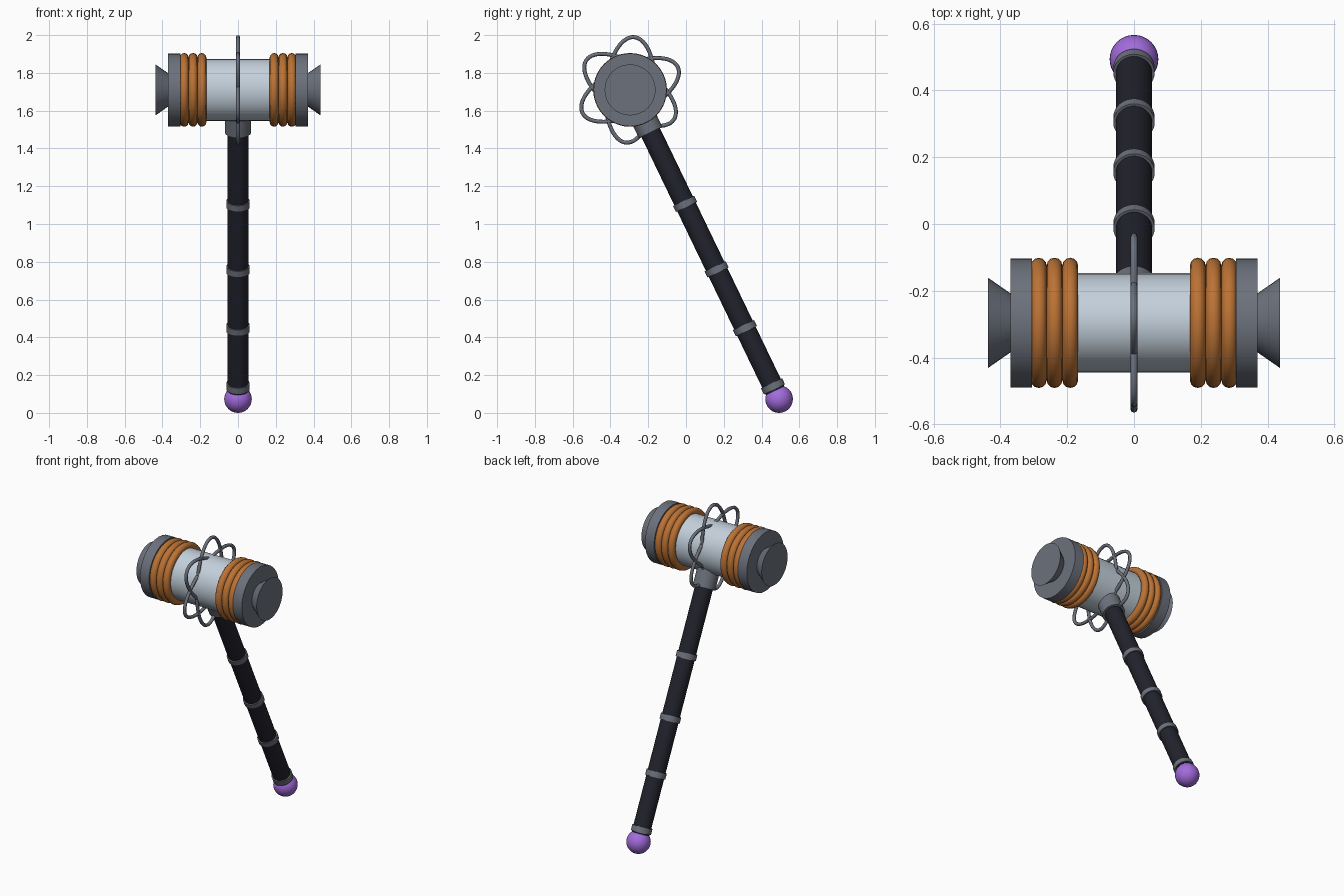
import bpy
import math
from mathutils import Vector, Matrix

cube = bpy.data.objects.get("Cube")
if cube:
    bpy.data.objects.remove(cube, do_unlink=True)


def material(name, rgb):
    m = bpy.data.materials.new(name)
    m.use_nodes = True
    m.diffuse_color = (*rgb, 1)
    m.node_tree.nodes["Principled BSDF"].inputs["Base Color"].default_value = (*rgb, 1)
    return m


STEEL = material("pale steel", (0.55, 0.63, 0.71))
COPPER = material("copper", (0.50, 0.17, 0.035))
IRON = material("dark iron", (0.15, 0.165, 0.20))
GRIP = material("black grip", (0.016, 0.016, 0.026))
PURPLE = material("purple gem", (0.36, 0.15, 0.72))

HEAD = Vector((0, -0.296, 1.71))
GEM = Vector((0, 0.493, 0.073))
DOWN = (GEM - HEAD).normalized()
LENGTH = (GEM - HEAD).length


def finish(name, mat):
    ob = bpy.context.object
    ob.name = name
    ob.data.materials.append(mat)
    bpy.ops.object.shade_smooth_by_angle(angle=math.radians(35))
    return ob


def rod(name, mat, start, end, r1, r2=None, sides=32):
    """Cylinder or cone frustum between two points."""
    axis = end - start
    bpy.ops.mesh.primitive_cone_add(
        vertices=sides, radius1=r1, radius2=r1 if r2 is None else r2,
        depth=axis.length, location=(start + end) / 2,
        rotation=axis.to_track_quat('Z', 'Y').to_euler())
    return finish(name, mat)


def on_head(x):
    return HEAD + Vector((x, 0, 0))


def on_handle(d):
    return HEAD + DOWN * d


# Hammer head drum, slightly taller than deep
drum = rod("head_drum", STEEL, on_head(-0.31), on_head(0.31), 0.164)
drum.data.transform(drum.matrix_basis.to_3x3().to_4x4())
drum.rotation_euler = (0, 0, 0)
drum.data.transform(Matrix.Diagonal((1, 0.91, 1, 1)))

# Copper coils, end caps and flared striking faces on both sides
for side, s in (("left", 1), ("right", -1)):
    for i, x in enumerate((0.191, 0.238, 0.285)):
        bpy.ops.mesh.primitive_torus_add(
            major_radius=0.1715, minor_radius=0.0235, major_segments=40,
            minor_segments=12, location=on_head(s * x),
            rotation=(0, math.pi / 2, 0))
        finish(f"{side}_coil_{i + 1}", COPPER)
    rod(f"{side}_cap", IRON, on_head(s * 0.305), on_head(s * 0.37), 0.193)
    rod(f"{side}_striking_face", IRON, on_head(s * 0.365), on_head(s * 0.437), 0.085, 0.135)

# Handle, collar, bands and gem pommel
rod("handle", GRIP, on_handle(0.12), on_handle(LENGTH - 0.05), 0.0545)
rod("collar", IRON, on_handle(0.12), on_handle(0.25), 0.069)
for i, d in enumerate((0.67, 1.055, 1.40, 1.742)):
    rod(f"handle_band_{i + 1}", IRON, on_handle(d - 0.018), on_handle(d + 0.018), 0.062)
bpy.ops.mesh.primitive_uv_sphere_add(segments=32, ring_count=16, radius=0.073, location=GEM)
finish("pommel_gem", PURPLE)

# Three crossed wire ellipses around the middle of the head
tilt = math.atan2(DOWN.y, -DOWN.z)
for k in range(3):
    curve = bpy.data.curves.new(f"wire_orbit_{k + 1}", 'CURVE')
    curve.dimensions = '3D'
    curve.bevel_depth = 0.0105
    curve.bevel_resolution = 2
    spline = curve.splines.new('POLY')
    n = 64
    spline.points.add(n - 1)
    turn = Matrix.Rotation(tilt + k * math.pi / 3, 3, 'X')
    for j, p in enumerate(spline.points):
        a = j * math.tau / n
        p.co = (*(turn @ Vector((0, 0.28 * math.cos(a), 0.13 * math.sin(a)))), 1)
    spline.use_cyclic_u = True
    curve.materials.append(IRON)
    orbit = bpy.data.objects.new(curve.name, curve)
    orbit.location = HEAD
    bpy.context.collection.objects.link(orbit)
